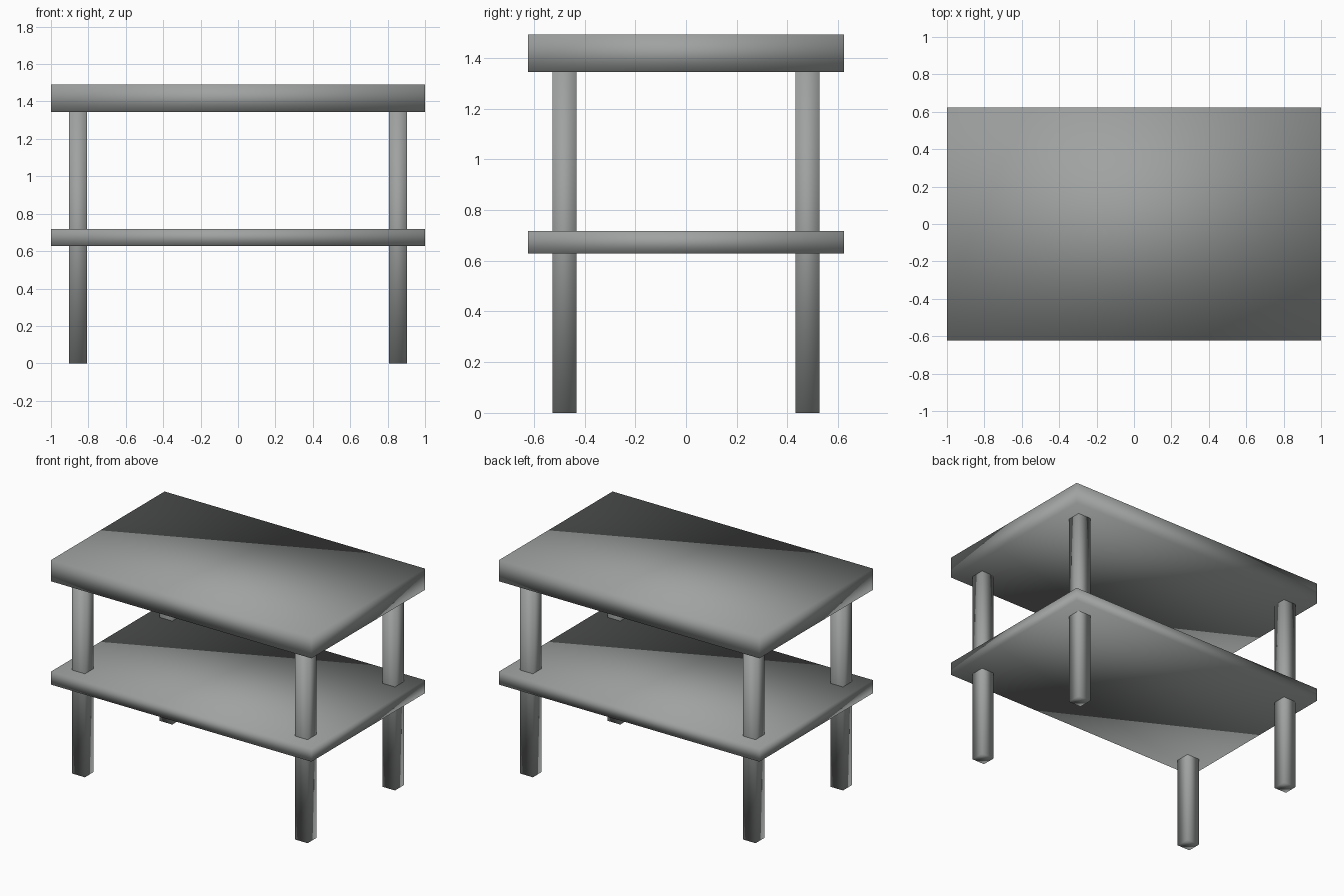
import bpy

cube = bpy.data.objects.get("Cube")
if cube:
    bpy.data.objects.remove(cube, do_unlink=True)

# One plain grey for the whole table
GREY = (0.35, 0.36, 0.36, 1)
grey = bpy.data.materials.new("table grey")
grey.use_nodes = True
grey.diffuse_color = GREY
grey.node_tree.nodes["Principled BSDF"].inputs["Base Color"].default_value = GREY


def box(name, x, y, z0, z1, width, depth):
    """Smooth-shaded box standing between heights z0 and z1."""
    bpy.ops.mesh.primitive_cube_add(size=1, location=(x, y, (z0 + z1) / 2))
    obj = bpy.context.object
    obj.name = name
    obj.scale = (width, depth, z1 - z0)
    bpy.ops.object.transform_apply(location=False, rotation=False, scale=True)
    bpy.ops.object.shade_smooth()
    obj.data.materials.append(grey)
    return obj


# Thick top and thinner shelf
box("table_top", 0, 0, 1.345, 1.492, 2, 1.246)
box("lower_shelf", 0, 0, 0.628, 0.718, 2, 1.246)

# Four square legs running through the shelf into the top
for side, x in (("left", 0.855), ("right", -0.855)):
    for end, y in (("front", -0.479), ("back", 0.479)):
        box(f"{end}_{side}_leg", x, y, 0, 1.4, 0.097, 0.096)
